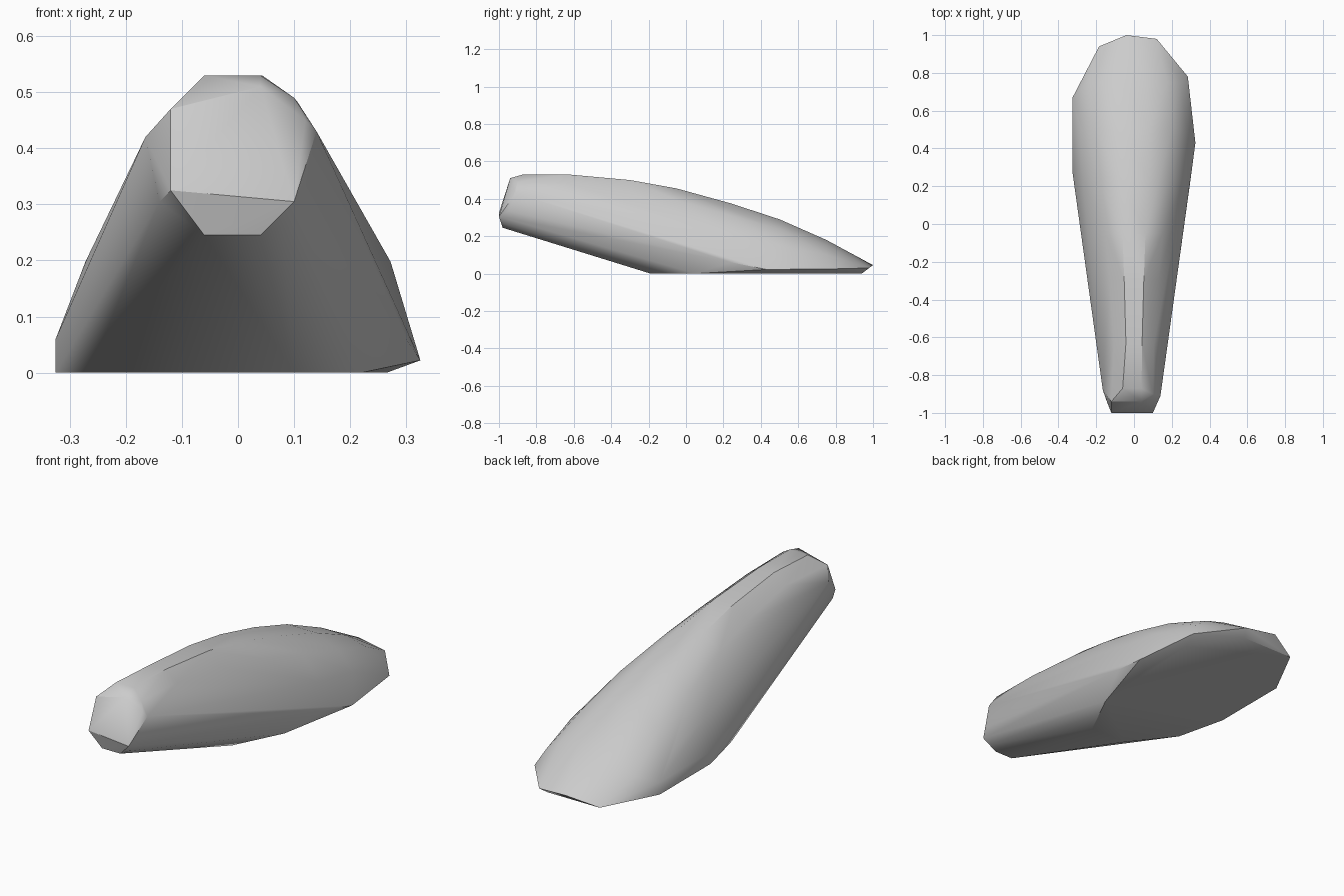
import bpy
import bmesh
from math import cos, sin, radians

default_cube = bpy.data.objects.get("Cube")
if default_cube:
    bpy.data.objects.remove(default_cube, do_unlink=True)


def make_material(name, colour):
    material = bpy.data.materials.new(name)
    material.use_nodes = True
    material.diffuse_color = colour
    shader = next(node for node in material.node_tree.nodes if node.type == 'BSDF_PRINCIPLED')
    shader.inputs["Base Color"].default_value = colour
    return material


def arch(y, base, top, half_width):
    """Rounded cross-section over the back, with a narrow flat ridge."""
    height = (top - base) / sin(radians(75))
    angles = (0, 25, 50, 75, 105, 130, 155, 180)
    return [(half_width * cos(radians(a)), y, base + height * sin(radians(a))) for a in angles]


def convex_shell(name, points, material):
    """Wrap the points in one faceted convex skin with soft shading."""
    bm = bmesh.new()
    for point in points:
        bm.verts.new(point)
    hull = bmesh.ops.convex_hull(bm, input=bm.verts[:])
    unused = {item for item in hull["geom_interior"] + hull["geom_unused"]
              if isinstance(item, bmesh.types.BMVert)}
    bmesh.ops.delete(bm, geom=list(unused), context='VERTS')
    bmesh.ops.dissolve_limit(bm, angle_limit=radians(1), verts=bm.verts[:], edges=bm.edges[:])
    bmesh.ops.recalc_face_normals(bm, faces=bm.faces[:])
    mesh = bpy.data.meshes.new(name)
    bm.to_mesh(mesh)
    bm.free()
    mesh.materials.append(material)
    shell = bpy.data.objects.new(name, mesh)
    bpy.context.collection.objects.link(shell)
    bpy.ops.object.select_all(action='DESELECT')
    shell.select_set(True)
    bpy.context.view_layer.objects.active = shell
    bpy.ops.object.shade_smooth_by_angle(angle=radians(30))
    return shell


# Blunt, cut-off nose
nose = [(-.12, -1, .325), (.1, -1, .305), (-.12, -.94, .47), (.04, -.94, .51),
        (.12, -.92, .45), (-.06, -.98, .245), (.04, -.98, .245), (.08, -.97, .265),
        (-.14, -.95, .305), (.12, -.95, .335), (-.06, -.87, .53), (.04, -.87, .53),
        (.1, -.9, .49), (-.165, -.88, .42), (.14, -.91, .43)]

# Arched back falling towards the tail
back = (arch(-.63, .3, .53, .165) + arch(-.3, .2, .5, .2) + arch(-.05, .15, .455, .235)
        + arch(.24, .06, .375, .3) + arch(.5, .04, .29, .31) + arch(.75, .04, .18, .27))

# Flat sole and the slightly raised rim around the tail
sole = [(x, y, 0) for x, y in ((-.1, -.19), (.1, -.19), (-.265, .02), (.22, .05),
                               (-.325, .27), (.265, .4), (-.325, .67), (.26, .7),
                               (-.185, .94), (.1, .94))]
rim = [(-.325, .27, .06), (-.325, .67, .06), (.325, .43, .022),
       (.285, .78, .025), (.12, .98, .03), (-.04, 1, .045)]

grey = make_material("plain_grey", (.6, .6, .6, 1))
convex_shell("wedge_body", nose + back + sole + rim, grey)
